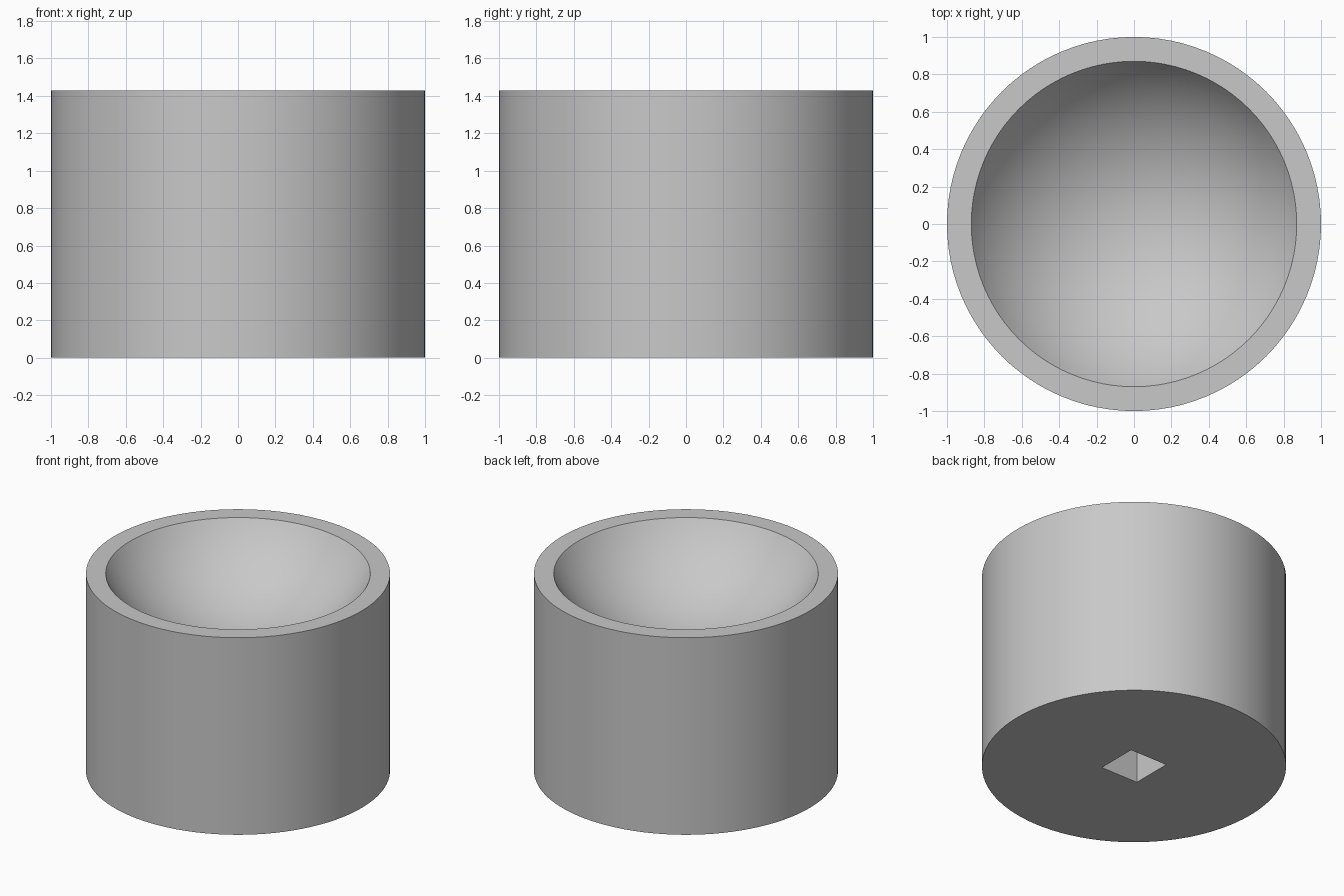
import bpy, bmesh, math
from mathutils import Matrix

cube = bpy.data.objects.get("Cube")
if cube:
    bpy.data.objects.remove(cube, do_unlink=True)

SEGMENTS = 96
HEIGHT = 1.43
RIM = 0.87          # inner radius at the top
RISE = 0.55         # bowl sphere centre above the rim
SOCKET = 0.30       # side of the square socket
SOCKET_DEPTH = 0.5

grey = bpy.data.materials.new("light grey")
grey.use_nodes = True
colour = (0.58, 0.58, 0.58, 1)
grey.diffuse_color = colour
grey.node_tree.nodes["Principled BSDF"].inputs["Base Color"].default_value = colour


def add_object(name, bm):
    bmesh.ops.recalc_face_normals(bm, faces=bm.faces)
    mesh = bpy.data.meshes.new(name)
    bm.to_mesh(mesh)
    bm.free()
    mesh.materials.append(grey)
    obj = bpy.data.objects.new(name, mesh)
    bpy.context.collection.objects.link(obj)
    return obj


# Round body with a shallow spherical bowl, spun from one profile
radius = math.hypot(RIM, RISE)
edge = math.asin(RIM / radius)
profile = [(0, 0), (1, 0), (1, HEIGHT)]
for i in range(25):
    a = edge * (1 - i / 24)
    profile.append((radius * math.sin(a), HEIGHT + RISE - radius * math.cos(a)))
bm = bmesh.new()
points = [bm.verts.new((r, 0, z)) for r, z in profile]
edges = [bm.edges.new(pair) for pair in zip(points, points[1:])]
bmesh.ops.spin(bm, geom=points + edges, cent=(0, 0, 0), axis=(0, 0, 1),
               angle=math.tau, steps=SEGMENTS, use_merge=True)
bmesh.ops.remove_doubles(bm, verts=bm.verts, dist=0.0001)
body = add_object("round_holder", bm)

# Square blind socket cut into the underside
bm = bmesh.new()
bmesh.ops.create_cube(bm, size=1, matrix=Matrix.Diagonal((SOCKET, SOCKET, 2 * SOCKET_DEPTH, 1)))
cutter = add_object("socket_cutter", bm)
cutter.hide_render = True
cutter.hide_set(True)
cut = body.modifiers.new("socket", "BOOLEAN")
cut.operation = "DIFFERENCE"
cut.solver = "EXACT"
cut.object = cutter

# Apply the cut, then smooth the curved faces
bpy.context.view_layer.objects.active = body
body.select_set(True)
bpy.ops.object.modifier_apply(modifier=cut.name)
bpy.data.objects.remove(cutter, do_unlink=True)
bpy.ops.object.shade_smooth_by_angle(angle=math.radians(30))
